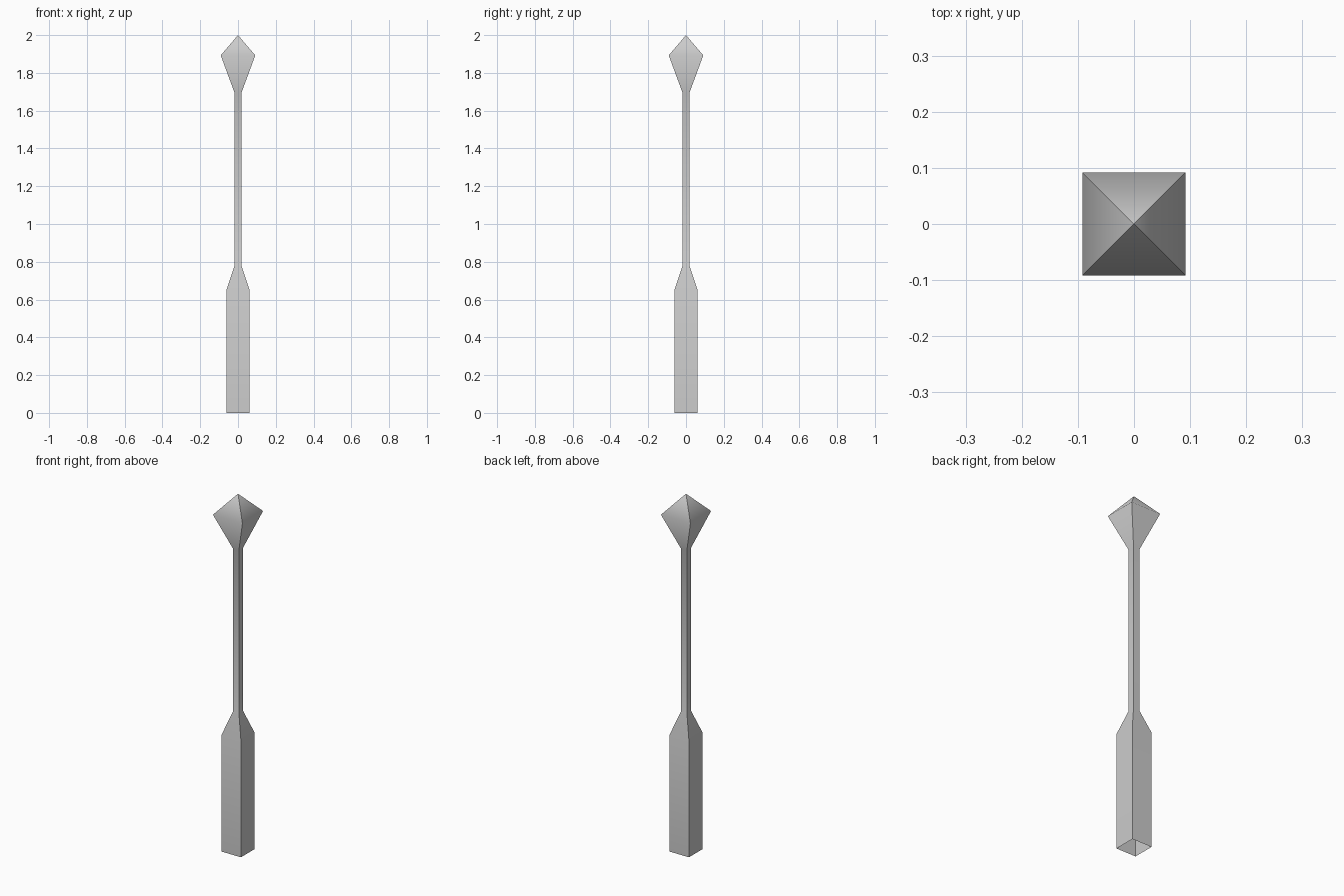
import bpy, bmesh, math

if "Cube" in bpy.data.objects:
    bpy.data.objects.remove(bpy.data.objects["Cube"])

# Profile of the square rod: (half width, height), open at the bottom
PROFILE = [(0.061, 0.0), (0.061, 0.652), (0.0185, 0.78),
           (0.0185, 1.695), (0.0915, 1.893)]
TIP_Z = 2.0


def square_ring(bm, half, z):
    return [bm.verts.new((sx * half, sy * half, z))
            for sx, sy in ((-1, -1), (1, -1), (1, 1), (-1, 1))]


bm = bmesh.new()

# Grip, shaft and flared head as one continuous skin
rings = [square_ring(bm, half, z) for half, z in PROFILE]
for lower, upper in zip(rings, rings[1:]):
    for i in range(4):
        j = (i + 1) % 4
        bm.faces.new((lower[i], lower[j], upper[j], upper[i]))

# Pyramid point
tip = bm.verts.new((0, 0, TIP_Z))
for i in range(4):
    bm.faces.new((rings[-1][i], rings[-1][(i + 1) % 4], tip))

mesh = bpy.data.meshes.new("pointed_rod")
bm.to_mesh(mesh)
bm.free()
rod = bpy.data.objects.new("pointed_rod", mesh)
bpy.context.collection.objects.link(rod)

# Soft shading along the length, crisp corners
bpy.context.view_layer.objects.active = rod
rod.select_set(True)
bpy.ops.object.shade_smooth_by_angle(angle=math.radians(63))
